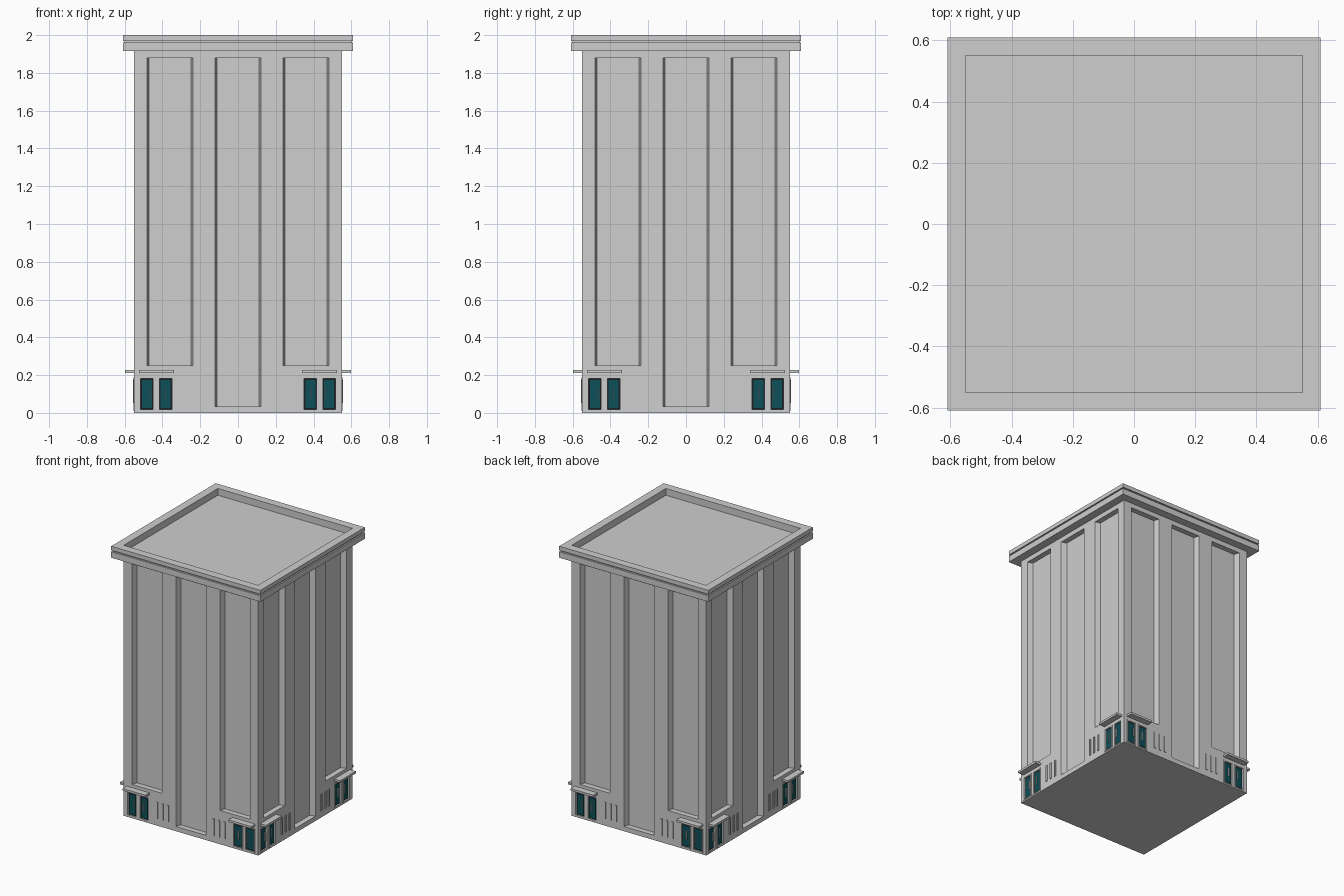
import bpy, bmesh, math
from mathutils import Matrix

cube = bpy.data.objects.get("Cube")
if cube:
    bpy.data.objects.remove(cube, do_unlink=True)

HALF = 0.55


def material(name, rgb):
    m = bpy.data.materials.new(name)
    m.use_nodes = True
    colour = (*rgb, 1)
    m.diffuse_color = colour
    m.node_tree.nodes["Principled BSDF"].inputs["Base Color"].default_value = colour
    return m


concrete = material("concrete grey", (0.62, 0.62, 0.62))
teal = material("teal door", (0.004, 0.08, 0.1))
dark = material("dark trim", (0.01, 0.015, 0.017))
white = material("white handle", (0.8, 0.8, 0.8))


def finish(name, bm, mat):
    bmesh.ops.recalc_face_normals(bm, faces=bm.faces)
    mesh = bpy.data.meshes.new(name)
    bm.to_mesh(mesh)
    bm.free()
    mesh.materials.append(mat)
    ob = bpy.data.objects.new(name, mesh)
    bpy.context.collection.objects.link(ob)
    return ob


def prism(bm, x, z0, z1, front, back, half_front, half_back):
    """Block on the front wall; front/back are distances out from the wall."""
    section = [(x - half_front, -HALF - front), (x + half_front, -HALF - front),
               (x + half_back, -HALF - back), (x - half_back, -HALF - back)]
    low, high = [[bm.verts.new((px, py, z)) for px, py in section] for z in (z0, z1)]
    bm.faces.new(low)
    bm.faces.new(high)
    for i in range(4):
        j = (i + 1) % 4
        bm.faces.new((low[i], low[j], high[j], high[i]))


def on_all_walls(name, blocks, mat):
    """Build blocks on the front wall and repeat them on the other three."""
    bm = bmesh.new()
    for block in blocks:
        prism(bm, *block)
    source = bm.verts[:] + bm.edges[:] + bm.faces[:]
    for k in (1, 2, 3):
        copy = bmesh.ops.duplicate(bm, geom=source)["geom"]
        verts = [v for v in copy if isinstance(v, bmesh.types.BMVert)]
        bmesh.ops.rotate(bm, verts=verts, matrix=Matrix.Rotation(k * math.pi / 2, 3, 'Z'))
    return finish(name, bm, mat)


def square_sweep(name, profile, mat, cap_start=False):
    """Stack of square rings following (half width, height) points."""
    bm = bmesh.new()
    rings = [[bm.verts.new((sx * h, sy * h, z))
              for sx, sy in ((-1, -1), (1, -1), (1, 1), (-1, 1))] for h, z in profile]
    for a, b in zip(rings, rings[1:]):
        for i in range(4):
            j = (i + 1) % 4
            bm.faces.new((a[i], a[j], b[j], b[i]))
    bm.faces.new(rings[-1])
    if cap_start:
        bm.faces.new(rings[0])
    return finish(name, bm, mat)


def cut(target, cutter):
    mod = target.modifiers.new(cutter.name, 'BOOLEAN')
    mod.operation = 'DIFFERENCE'
    mod.solver = 'EXACT'
    mod.object = cutter
    cutter.hide_render = True
    cutter.hide_viewport = True
    cutter.display_type = 'WIRE'


doors = [s * x for s in (-1, 1) for x in (0.383, 0.482)]

# Tower shaft with splayed recessed panels and door openings
tower = square_sweep("tower_body", [(HALF, 0), (HALF, 1.93)], concrete, True)
cut(tower, on_all_walls("panel_cutter", [
    (x, z, 1.88, 0.01, -0.04, 0.125, 0.11)
    for x, z in ((-0.36, 0.25), (0, 0.035), (0.36, 0.25))], concrete))
cut(tower, on_all_walls("door_cutter", [
    (x, 0.017, 0.181, 0.01, -0.012, 0.033, 0.033) for x in doors], concrete))

# Cornice, groove and parapet around the sunken roof
square_sweep("cornice_and_roof", [
    (0.549, 1.915), (0.61, 1.915), (0.61, 1.96), (0.6, 1.96), (0.6, 1.97),
    (0.61, 1.97), (0.61, 2), (0.55, 2), (0.55, 1.95)], concrete)

# Doors: raised frame strips, dark surround, teal leaf, handle
frame = []
for x in doors:
    frame += [(x + s * 0.037, 0.01, 0.19, 0.003, -0.002, 0.004, 0.004) for s in (-1, 1)]
    frame += [(x, z, z + 0.008, 0.003, -0.002, 0.034, 0.034) for z in (0.01, 0.182)]
on_all_walls("door_frames", frame, concrete)
on_all_walls("door_surrounds", [
    (x, 0.017, 0.181, -0.009, -0.013, 0.033, 0.033) for x in doors], dark)
on_all_walls("door_leaves", [
    (x, 0.026, 0.173, -0.005, -0.011, 0.026, 0.026) for x in doors], teal)
on_all_walls("door_handles", [
    (math.copysign(x, d), 0.075, 0.14, 0.003, -0.006, 0.0025, 0.0025)
    for d in (-1, 1) for x in (0.387, 0.466)], white)

# Flat canopies over each pair of doors
on_all_walls("canopies", [
    (s * 0.4325, 0.21, 0.226, 0.047, -0.005, 0.0925, 0.0925) for s in (-1, 1)], concrete)

# Slim upright fins beside the doors
on_all_walls("wall_fins", [
    (s * x, 0.052, 0.176, 0.006, -0.005, 0.007, 0.007)
    for s in (-1, 1) for x in (0.187, 0.231, 0.275)], concrete)
